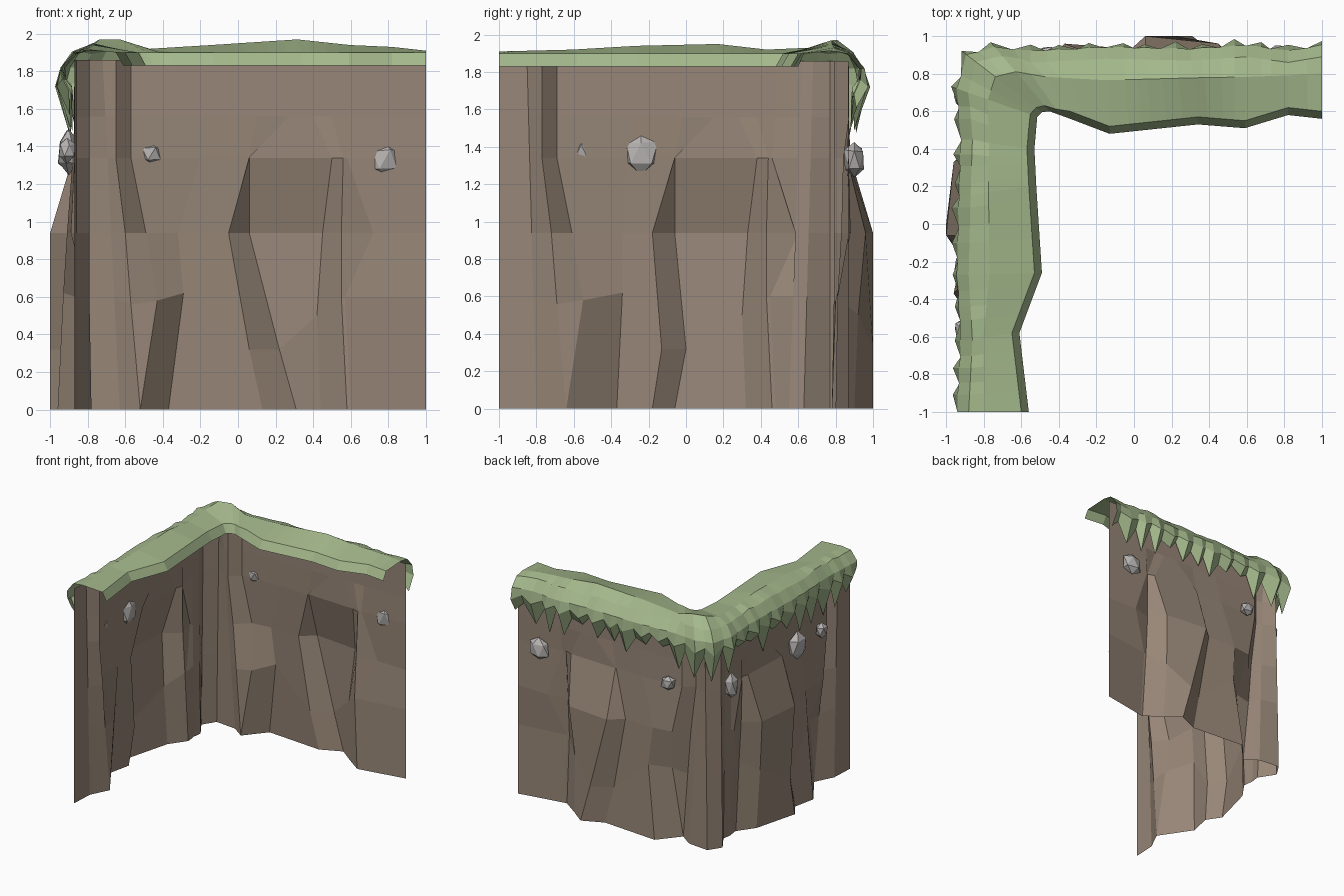
import bpy, bmesh, math, random
from mathutils import Vector

if "Cube" in bpy.data.objects:
    bpy.data.objects.remove(bpy.data.objects["Cube"])
random.seed(11)


def material(name, rgb):
    m = bpy.data.materials.new(name)
    m.diffuse_color = (*rgb, 1)
    m.use_nodes = True
    m.node_tree.nodes["Principled BSDF"].inputs["Base Color"].default_value = m.diffuse_color
    return m


BROWN = material("earth", (0.31, 0.24, 0.185))
GREEN = material("grass", (0.37, 0.48, 0.26))
GREY = material("stone", (0.47, 0.45, 0.44))


def make_object(name, bm, mat):
    bmesh.ops.remove_doubles(bm, verts=bm.verts, dist=0.002)
    me = bpy.data.meshes.new(name)
    bm.to_mesh(me)
    bm.free()
    me.materials.append(mat)
    ob = bpy.data.objects.new(name, me)
    bpy.context.collection.objects.link(ob)
    return ob


def sheet(name, columns, mat):
    """Skin neighbouring columns of points with quads."""
    bm = bmesh.new()
    grid = [[bm.verts.new(p) for p in col] for col in columns]
    for a, b in zip(grid, grid[1:]):
        for i in range(len(a) - 1):
            bm.faces.new((a[i], a[i + 1], b[i + 1], b[i]))
    return make_object(name, bm, mat)


# Cliff wall: one module of rock columns, used for the back and turned for the left
# each column: height of second row, then (along, outward) at five heights
MODULE = [
    (.56, (-.52, .78), (-.57, .79), (-.60, .79), (-.65, .79), (-.65, .79)),
    (.58, (-.52, .78), (-.43, .80), (-.49, .89), (-.57, .87), (-.57, .87)),
    (.62, (-.37, .96), (-.29, .93), (-.32, .91), (-.20, .88), (-.15, .87)),
    (.32, (.13, .92), (.06, .90), (-.05, .90), (.06, .87), (.10, .87)),
    (.32, (.31, 1.0), (.22, 1.0), (.06, 1.0), (.06, .88), (.27, .87)),
    (.50, (.44, .90), (.42, .92), (.45, .96), (.50, .86), (.40, .87)),
    (.60, (.58, .80), (.55, .81), (.55, .83), (.56, .84), (.50, .87)),
    (.60, (.60, .80), (.57, .81), (.72, .88), (.58, .86), (.60, .87)),
]
# sideways change of the lower three rows on the left wall, by column
LEFT_SHIFT = {2: (.12, .07, .10), 3: (-.19, -.07, -.01), 4: (-.25, -.10, 0)}
TOP = 1.86


def module_columns(place, shifts):
    out = []
    for k, (zm, *pts) in enumerate(MODULE):
        shift = (*shifts.get(k, (0, 0, 0)), 0, 0)
        zs = (0, zm, .94, 1.34, 1.56)
        col = [(*place(s + ds, d), z) for (s, d), ds, z in zip(pts, shift, zs)]
        out.append(col + [(*place(*pts[-1]), TOP)])
    return out


def straight(x0, y0, x1, y1):
    return [(x0 + (x1 - x0) * z / TOP, y0 + (y1 - y0) * z / TOP, z)
            for z in (0, .6, .94, 1.34, 1.56, TOP)]


left = [straight(-.87, -1, -.87, -1), straight(-.86, -.8, -.86, -.85)]
left += module_columns(lambda s, d: (-d, s - .12), LEFT_SHIFT)
corner = [straight(*c) for c in (
    (-.81, .55, -.87, .62), (-.80, .63, -.86, .68), (-.89, .77, -.87, .77),
    (-.82, .88, -.79, .87), (-.63, .86, -.72, .80))]
back = module_columns(lambda s, d: (s, d), {}) + [straight(1, .87, 1, .87)]
sheet("cliff_wall", left + corner + back, BROWN)

# Grass cap: matched inner and outer edges, walked from the front to the right end
EDGES = [  # inner x, y, outer x, y, ridge height
    (-.56, -1, -.94, -1, 1.91), (-.61, -.58, -.92, -.62, 1.92),
    (-.49, -.26, -.94, -.27, 1.94), (-.52, .2, -.93, .15, 1.95),
    (-.53, .4, -.92, .45, 1.92), (-.515, .57, -.94, .72, 1.93),
    (-.49, .595, -.89, .90, 1.97), (-.45, .60, -.74, .94, 1.97),
    (-.34, .56, -.55, .92, 1.92), (-.13, .48, -.15, .94, 1.94),
    (.34, .53, .3, .93, 1.97), (.59, .51, .6, .95, 1.94),
    (.82, .58, .82, .92, 1.93), (1, .56, 1, .95, 1.91)]


def grass_column(inner, outer, h, tip, near_corner):
    if near_corner:
        out_dir = (outer - inner).normalized()
    else:                 # hang square to the wall away from the corner
        out_dir = Vector((-1, 0)) if outer.x < -.8 else Vector((0, 1))
    at = lambda p, o, z: (*(p + out_dir * o), z)
    jit = random.uniform(-.01, .01)
    ridge = inner.lerp(outer, .62)
    rows = [at(inner, 0, 1.83), at(inner, .04, 1.90),
            (ridge.x, ridge.y, h), at(outer, -.06, 1.90 + jit)]
    if tip:               # blade
        low = random.uniform(1.45, 1.58) if near_corner else random.uniform(1.47, 1.66)
        rows += [at(outer, .005, 1.82), at(outer, .03 + jit, 1.72), at(outer, -.04, low)]
    else:                 # gap between blades
        rows += [at(outer, .0, 1.82), at(outer, -.005, 1.76),
                 at(outer, -.04, random.uniform(1.66, 1.73))]
    return [(max(-1, min(1, x)), max(-1, min(1, y)), z) for x, y, z in rows]


grass = []
tip = False
for k, (a, b) in enumerate(zip(EDGES, EDGES[1:])):
    ia, oa, ib, ob = (Vector(v) for v in (a[:2], a[2:4], b[:2], b[2:4]))
    n = max(2, round((ob - oa).length / .08))
    last = k == len(EDGES) - 2
    for i in range(n + last):
        t = i / n
        if 0 < i < n:
            t += random.uniform(-.25, .25) / n
        grass.append(grass_column(ia.lerp(ib, t), oa.lerp(ob, t),
                                  a[4] + (b[4] - a[4]) * t, tip, 5 <= k <= 7))
        tip = not tip
sheet("grass_cap", grass, GREEN)

# Stones set in the outer face
for i, (pos, size) in enumerate([
        ((.78, .90, 1.33), (.10, .06, .11)), ((-.46, .90, 1.36), (.07, .05, .07)),
        ((-.91, .68, 1.37), (.05, .07, .12)), ((-.90, -.24, 1.37), (.06, .10, .12)),
        ((-.91, -.56, 1.38), (.05, .055, .07))]):
    bm = bmesh.new()
    bmesh.ops.create_icosphere(bm, subdivisions=1, radius=1)
    for v in bm.verts:
        f = random.uniform(.85, 1.1)
        v.co = Vector(pos) + Vector([c * s * f for c, s in zip(v.co, size)])
    make_object(f"stone_{i + 1}", bm, GREY)
